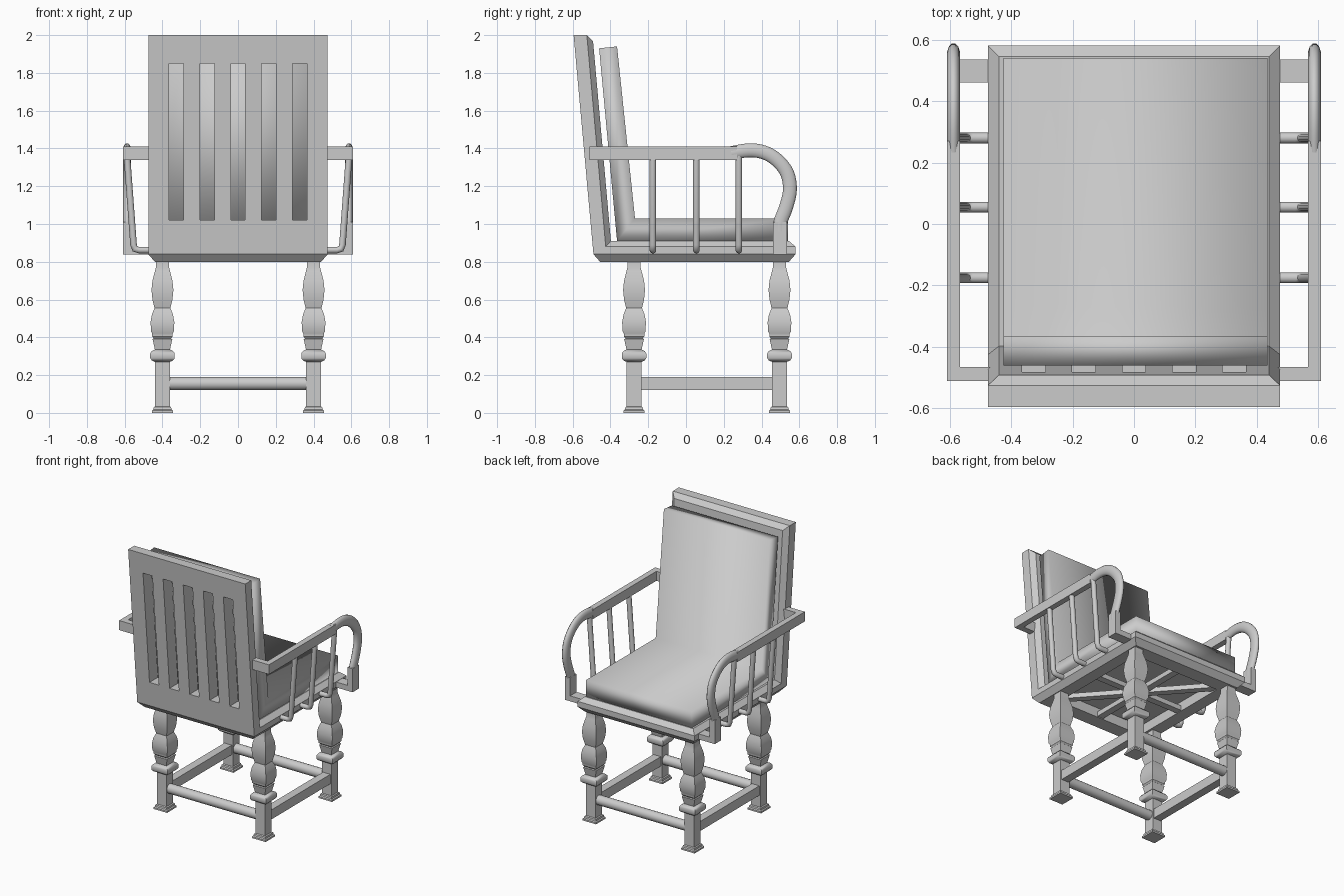
import bpy, bmesh, math
from mathutils import Vector, Matrix

if "Cube" in bpy.data.objects:
    bpy.data.objects.remove(bpy.data.objects["Cube"])

grey = bpy.data.materials.new("plain_grey")
grey.use_nodes = True
grey.diffuse_color = (0.6, 0.6, 0.6, 1)
grey.node_tree.nodes["Principled BSDF"].inputs["Base Color"].default_value = (0.6, 0.6, 0.6, 1)


def finish(name, bm, smooth=None):
    """Turn a bmesh into an object; smooth is the largest smoothed angle in degrees."""
    bmesh.ops.recalc_face_normals(bm, faces=bm.faces[:])
    mesh = bpy.data.meshes.new(name)
    bm.to_mesh(mesh)
    bm.free()
    obj = bpy.data.objects.new(name, mesh)
    bpy.context.collection.objects.link(obj)
    mesh.materials.append(grey)
    if smooth:
        bpy.ops.object.select_all(action='DESELECT')
        obj.select_set(True)
        bpy.context.view_layer.objects.active = obj
        bpy.ops.object.shade_smooth_by_angle(angle=math.radians(smooth))
    return obj


def add_box(bm, lo, hi, turn=0):
    lo, hi = Vector(lo), Vector(hi)
    m = Matrix.Translation((lo + hi) / 2) @ Matrix.Rotation(turn, 4, 'Z') @ Matrix.Diagonal((*(hi - lo), 1))
    bmesh.ops.create_cube(bm, size=1, matrix=m)


def box(name, lo, hi, turn=0):
    bm = bmesh.new()
    add_box(bm, lo, hi, turn)
    return finish(name, bm)


def loft(name, rings, smooth=None):
    """Skin a row of point rings and cap both ends."""
    bm = bmesh.new()
    rings = [[bm.verts.new(p) for p in ring] for ring in rings]
    n = len(rings[0])
    for a, b in zip(rings, rings[1:]):
        for i in range(n):
            bm.faces.new((a[i], a[(i + 1) % n], b[(i + 1) % n], b[i]))
    bm.faces.new(rings[0])
    bm.faces.new(rings[-1])
    return finish(name, bm, smooth)


def sweep(name, path, side, w, h, sides=12):
    """Sweep an oval section along a planar path; side is the axis across the plane."""
    path, side = [Vector(p) for p in path], Vector(side)
    rings = []
    for i, p in enumerate(path):
        t = (path[min(i + 1, len(path) - 1)] - path[max(i - 1, 0)]).normalized()
        n = t.cross(side)
        angles = [math.tau * (k + 0.5) / sides for k in range(sides)]
        rings.append([p + side * (w * math.cos(a)) + n * (h * math.sin(a)) for a in angles])
    return loft(name, rings, 50)


def smooth_path(points, steps=4):
    """Catmull-Rom through the points."""
    pts = [Vector(p) for p in points]
    pts = [pts[0] * 2 - pts[1]] + pts + [pts[-1] * 2 - pts[-2]]
    out = []
    for a, b, c, d in zip(pts, pts[1:], pts[2:], pts[3:]):
        for k in range(steps):
            t = k / steps
            out.append(b + (c - a) * (t / 2) + (a * 2 - b * 5 + c * 4 - d) * (t * t / 2)
                       + (b * 3 - a - c * 3 + d) * (t ** 3 / 2))
    return out + [pts[-2]]


# Seat and backrest frame: bent slab with chamfered inner face and underside
profile = [(-0.595, 2), (-0.49, 0.84), (0.58, 0.84), (0.58, 0.88), (-0.425, 0.88), (-0.525, 2)]
bm = bmesh.new()
left, right = [[bm.verts.new((x, y, z)) for y, z in profile] for x in (-0.475, 0.475)]
bm.faces.new(left)
bm.faces.new(right)
walls = []
for i in range(6):
    j = (i + 1) % 6
    walls.append(bm.faces.new((left[i], left[j], right[j], right[i])))
bmesh.ops.recalc_face_normals(bm, faces=bm.faces[:])
bmesh.ops.inset_region(bm, faces=[walls[3], walls[4]], thickness=0.035, depth=0.03, use_even_offset=True)
bmesh.ops.inset_region(bm, faces=[walls[1]], thickness=0.035, depth=0.04, use_even_offset=True)
frame = finish("seat_and_back_frame", bm)

# Back slots and the hollow under the seat
bm = bmesh.new()
for i in range(-2, 3):
    x = i * 0.163
    add_box(bm, (x - 0.038, -0.7, 1.02), (x + 0.038, -0.3, 1.85))
add_box(bm, (-0.35, -0.35, 0.75), (0.35, 0.44, 0.87))
cutter = finish("frame_cutter", bm)
cutter.hide_render = True
cut = frame.modifiers.new("openings", 'BOOLEAN')
cut.operation = 'DIFFERENCE'
cut.solver = 'EXACT'
cut.object = cutter
bpy.context.view_layer.objects.active = frame
bpy.ops.object.modifier_apply(modifier=cut.name)
bpy.data.objects.remove(cutter)

# Crossed braces under the seat
diagonal = math.atan2(0.79, 0.70)
for name, length, turn in (("cross_brace", 0.71, 0), ("long_brace", 0.80, math.pi / 2),
                           ("diagonal_brace_a", 1.05, diagonal), ("diagonal_brace_b", 1.05, -diagonal)):
    box(name, (-length / 2, 0.02, 0.805), (length / 2, 0.07, 0.84), turn)

# Bent cushion over seat and back
cushion = [(-0.46, 1.93), (-0.365, 1.94), (-0.27, 1.03), (0.54, 1.03), (0.54, 0.91), (-0.365, 0.91)]
loft("cushion", [[(x, y, z) for y, z in cushion] for x in (-0.425, 0.435)], 180)

# Square turned legs: (height, half width)
leg = [(0, 0.055), (0.012, 0.055), (0.018, 0.048), (0.03, 0.046), (0.035, 0.039), (0.27, 0.039),
       (0.277, 0.056), (0.29, 0.065), (0.315, 0.065), (0.328, 0.056), (0.335, 0.04), (0.39, 0.052),
       (0.395, 0.046), (0.405, 0.054), (0.42, 0.054), (0.43, 0.06), (0.48, 0.063), (0.52, 0.056),
       (0.555, 0.042), (0.6, 0.053), (0.65, 0.058), (0.7, 0.053), (0.75, 0.04), (0.77, 0.035), (0.81, 0.035)]
back_y, front_y, leg_x = -0.275, 0.495, 0.4
for side, s in (("left", 1), ("right", -1)):
    for end, y in (("back", back_y), ("front", front_y)):
        loft(f"{side}_{end}_leg", [[(s * leg_x + a * r, y + b * r, z) for a, b in
                                    ((-1, -1), (1, -1), (1, 1), (-1, 1))] for z, r in leg], 35)
    box(f"{side}_stretcher", (s * leg_x - 0.03, back_y, 0.12), (s * leg_x + 0.03, front_y, 0.19))

    # Armrest: flat rail, curled front, post and its two ties to the frame
    x = s * 0.587
    box(f"{side}_arm_rail", (x - 0.021, -0.51, 1.34), (x + 0.021, 0.27, 1.41))
    curl = [(0.24, 1.375), (0.33, 1.39), (0.41, 1.38), (0.48, 1.34), (0.535, 1.27),
            (0.55, 1.18), (0.53, 1.09), (0.5, 1.01), (0.498, 0.96)]
    sweep(f"{side}_arm_curl", smooth_path([(x, y, z) for y, z in curl]), (1, 0, 0), 0.022, 0.038)
    box(f"{side}_arm_post", (x - 0.021, 0.46, 0.838), (x + 0.021, 0.535, 1.01))
    for name, x1, lo, hi in (("post_tie", 0.6, (0.46, 0.838), (0.535, 0.878)),
                             ("back_tie", 0.607, (-0.51, 1.34), (-0.465, 1.41))):
        a, b = sorted((s * 0.46, s * x1))
        box(f"{side}_{name}", (a, *lo), (b, *hi))

    # Slanted spindles with a bent foot
    for i, y in enumerate((-0.175, 0.055, 0.28)):
        path = [(0.46, 0.862), (0.525, 0.862), (0.545, 0.868), (0.553, 0.89), (0.588, 1.36)]
        sweep(f"{side}_spindle_{i + 1}", [(s * px, y, z) for px, z in path], (0, 1, 0), 0.018, 0.018)

# Round stretchers between the left and right legs
for end, y in (("back", back_y), ("front", front_y)):
    sweep(f"{end}_stretcher", [(-leg_x, y, 0.155), (leg_x, y, 0.155)], (0, 1, 0), 0.035, 0.035, 16)
